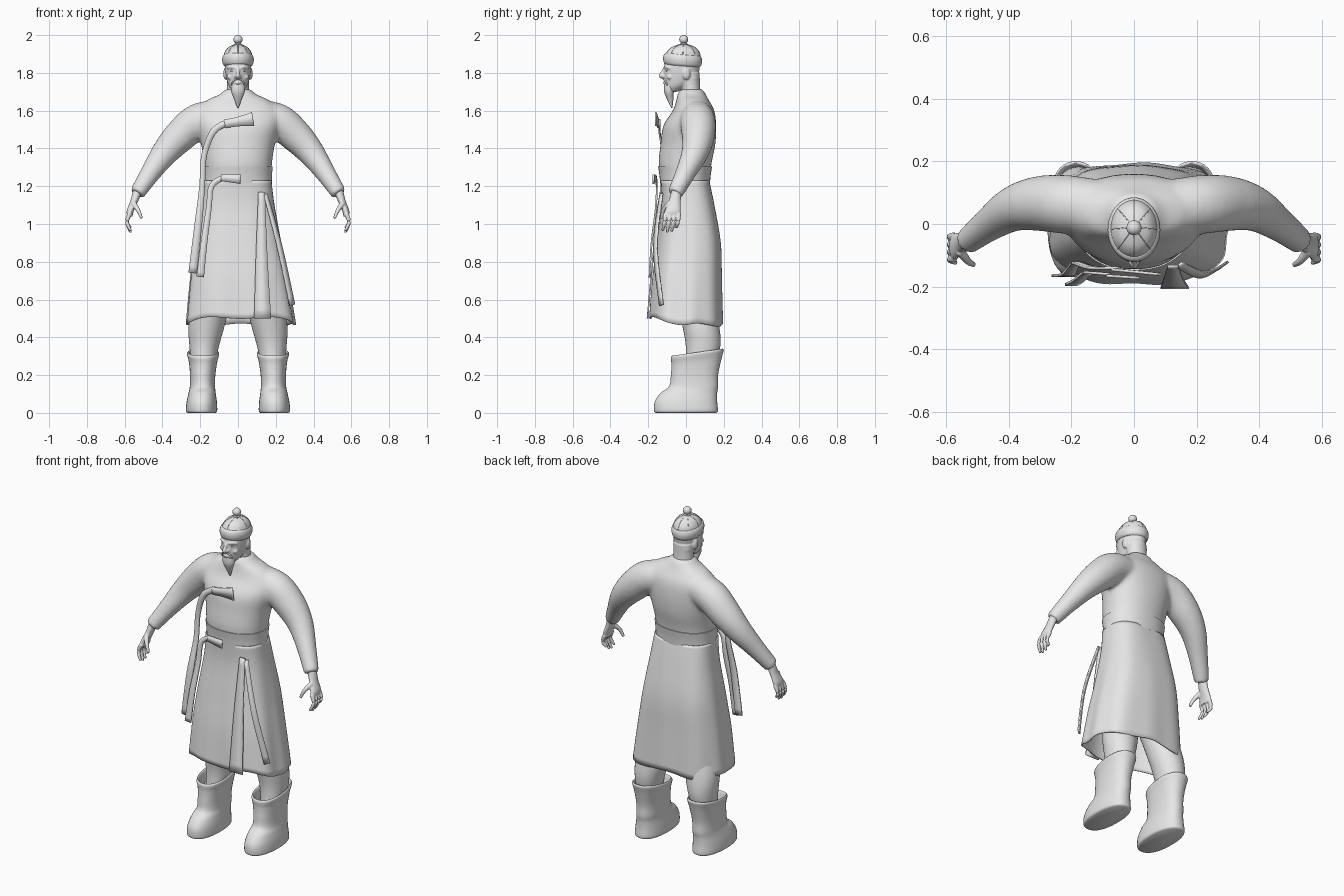
import bpy, bmesh
from math import sin, cos, pi, radians
from mathutils import Vector, Matrix

if "Cube" in bpy.data.objects:
    bpy.data.objects.remove(bpy.data.objects["Cube"])

grey = bpy.data.materials.new("light grey")
grey.use_nodes = True
grey.diffuse_color = (0.8, 0.8, 0.8, 1)
grey.node_tree.nodes["Principled BSDF"].inputs["Base Color"].default_value = grey.diffuse_color


def smooth(keys, steps=5):
    """Smooth curve through tuples of any length."""
    k = [Vector(p) for p in keys]
    out = []
    for i in range(len(k) - 1):
        a, b, c, d = k[max(i - 1, 0)], k[i], k[i + 1], k[min(i + 2, len(k) - 1)]
        for j in range(steps):
            t = j / steps
            out.append((b * 2 + (c - a) * t + (a * 2 - b * 5 + c * 4 - d) * t * t
                        + (b * 3 - a - c * 3 + d) * t ** 3) * 0.5)
    return out + [k[-1]]


def bridge(bm, rings, caps=True):
    loops = [[bm.verts.new(p) for p in r] for r in rings]
    n = len(loops[0])
    for a, b in zip(loops, loops[1:]):
        for i in range(n):
            bm.faces.new((a[i], a[(i + 1) % n], b[(i + 1) % n], b[i]))
    if caps:
        bm.faces.new(loops[0])
        bm.faces.new(loops[-1])


def loft(bm, keys, side=1, power=2, n=40, caps=True, warp=None):
    """Level rings; each key is x, y, z, half width, half depth."""
    rings = []
    for x, y, z, rx, ry in smooth(keys):
        ring = []
        for i in range(n):
            a = 2 * pi * i / n
            c, s = cos(a), sin(a)
            r = (abs(c) ** power + abs(s) ** power) ** (-1 / power)
            p = Vector((side * x + rx * r * c, y + ry * r * s, z))
            ring.append(warp(p, a) if warp else p)
        rings.append(ring)
    bridge(bm, rings, caps)


def tube(bm, keys, side=1, n=16):
    """Round tube; each key is x, y, z, radius."""
    pts = smooth(keys)
    rings = []
    for i, p in enumerate(pts):
        d = (pts[min(i + 1, len(pts) - 1)] - pts[max(i - 1, 0)]).to_3d()
        q = Vector((0, 0, 1)).rotation_difference(d)
        rings.append([])
        for j in range(n):
            a = 2 * pi * j / n
            v = p.to_3d() + q @ Vector((cos(a), sin(a), 0)) * p[3]
            rings[-1].append(Vector((side * v.x, v.y, v.z)))
    bridge(bm, rings)


def band(bm, keys, out=(0, -1, 0)):
    """Flat cloth strip; each key is x, y, z, width."""
    pts = smooth(keys)
    last = None
    for i, p in enumerate(pts):
        d = (pts[min(i + 1, len(pts) - 1)] - pts[max(i - 1, 0)]).to_3d()
        w = d.cross(Vector(out)).normalized() * p[3] / 2
        pair = [bm.verts.new(p.to_3d() + w), bm.verts.new(p.to_3d() - w)]
        if last:
            bm.faces.new((last[0], last[1], pair[1], pair[0]))
        last = pair


def ball(bm, x, y, z, rx, ry, rz):
    m = Matrix.Translation((x, y, z)) @ Matrix.Diagonal((rx, ry, rz, 1))
    bmesh.ops.create_uvsphere(bm, u_segments=20, v_segments=12, radius=1, matrix=m)


def finish(bm, name, voxel=0, soften=3, thick=0):
    bmesh.ops.recalc_face_normals(bm, faces=bm.faces)
    for f in bm.faces:
        f.smooth = True
    me = bpy.data.meshes.new(name)
    bm.to_mesh(me)
    bm.free()
    me.set_sharp_from_angle(angle=radians(45))
    me.materials.append(grey)
    ob = bpy.data.objects.new(name, me)
    bpy.context.collection.objects.link(ob)
    if voxel:
        m = ob.modifiers.new("merge", "REMESH")
        m.mode, m.voxel_size, m.use_smooth_shade = "VOXEL", voxel, True
        m = ob.modifiers.new("soften", "SMOOTH")
        m.iterations = soften
    if thick:
        m = ob.modifiers.new("cloth", "SOLIDIFY")
        m.thickness, m.offset = thick, 0


# Jacket: body and sleeves merged
bm = bmesh.new()
loft(bm, [(0, -.005, 1.22, .176, .128), (0, -.005, 1.32, .18, .14), (0, .01, 1.42, .195, .145),
          (0, .02, 1.52, .22, .14), (0, .04, 1.6, .225, .11), (0, .035, 1.655, .165, .086),
          (0, .03, 1.685, .1, .075), (0, .03, 1.715, .066, .06)], power=2.2)
for s in (1, -1):
    tube(bm, [(.08, .05, 1.575, .085), (.21, .062, 1.545, .094), (.305, .065, 1.467, .088),
              (.385, .048, 1.38, .073), (.46, .0, 1.275, .055), (.535, -.058, 1.16, .042)], s, 24)
finish(bm, "jacket", .011, 10)

bm = bmesh.new()
loft(bm, [(0, -.005, 1.215, .179, .132), (0, -.005, 1.26, .18, .136), (0, -.005, 1.305, .184, .143)],
     power=2.2, n=48)
finish(bm, "waistband")


# Skirt: flared, boxy at the hem, gently pleated, front hem a little higher
def pleat(p, a):
    t = max(0, (1.2 - p.z) / .73)
    k = 1 + .018 * t * sin(9 * a + .6)
    return Vector((p.x * k, p.y * k, p.z + .04 * t ** 4 * max(0, -sin(a)) + .008 * t ** 4 * sin(5 * a)))


bm = bmesh.new()
loft(bm, [(0, -.005, 1.23, .174, .125), (0, .01, 1.1, .19, .137), (0, .015, .9, .225, .165),
          (.006, .005, .7, .256, .18), (.015, 0, .465, .285, .19)],
     power=2.8, n=90, caps=False, warp=pleat)
finish(bm, "skirt", thick=.006)

bm = bmesh.new()
band(bm, [(.125, -.135, 1.17, .035), (.125, -.172, .85, .06), (.13, -.204, .5, .09)])
finish(bm, "front_pleat", thick=.008)

bm = bmesh.new()
band(bm, [(.145, -.13, 1.16, .025), (.22, -.162, .88, .032), (.287, -.13, .57, .035)], (.6, -.8, 0))
finish(bm, "side_strap", thick=.008)

# Tied ribbons on the chest and waist
bm = bmesh.new()
band(bm, [(-.07, -.145, 1.53, .045), (0, -.152, 1.542, .05), (.08, -.16, 1.555, .075)])
band(bm, [(-.05, -.14, 1.54, .035), (-.13, -.14, 1.49, .035), (-.18, -.125, 1.36, .03),
          (-.19, -.13, 1.2, .03), (-.21, -.16, 1, .04), (-.24, -.165, .74, .045)])
finish(bm, "chest_ribbon", thick=.009)
bm = bmesh.new()
band(bm, [(-.09, -.165, 1.245, .035), (.015, -.172, 1.237, .05)])
band(bm, [(-.08, -.16, 1.245, .03), (-.14, -.155, 1.2, .03), (-.155, -.16, 1.08, .03),
          (-.18, -.182, .9, .035), (-.2, -.193, .72, .04)])
finish(bm, "waist_ribbon", thick=.009)


# Legs, boots and hands
def rim(p, a):
    t = min(1, max(0, (p.z - .2) / .1))
    return p + Vector((0, 0, .14 * t * (p.y - .06)))


for s, name in ((1, "left"), (-1, "right")):
    bm = bmesh.new()
    loft(bm, [(.12, .03, .68, .1, .1), (.163, .075, .48, .097, .098),
              (.18, .09, .34, .076, .09), (.185, .06, .2, .055, .07)], s)
    finish(bm, name + "_leg")

    bm = bmesh.new()
    loft(bm, [(.192, 0, 0, .074, .16), (.193, 0, .012, .083, .169), (.192, 0, .06, .08, .165),
              (.19, .015, .105, .072, .15), (.188, .04, .14, .067, .13),
              (.187, .045, .2, .067, .125), (.185, .055, .27, .075, .132),
              (.185, .06, .312, .085, .14), (.185, .06, .316, .074, .128),
              (.185, .06, .25, .062, .115)], s, power=2.3, warp=rim)
    finish(bm, name + "_boot")

    bm = bmesh.new()
    loft(bm, [(.53, -.05, 1.18, .026, .026), (.55, -.06, 1.12, .021, .032),
              (.57, -.07, 1.07, .019, .042), (.573, -.075, 1.04, .014, .042)], s)
    for i in range(4):
        y = -.11 + .024 * i
        reach = (.965, .955, .96, .98)[i]
        tube(bm, [(.573, y, 1.055, .012), (.588, y - .004, 1.01, .011), (.568, y - .014, reach, .007)], s, 10)
    tube(bm, [(.555, -.085, 1.11, .016), (.53, -.118, 1.075, .012), (.51, -.13, 1.03, .008)], s, 10)
    finish(bm, name + "_hand", .004, 2)

# Head with neck, hair, nose, brows, ears and lips merged
bm = bmesh.new()
loft(bm, [(0, -.075, 1.7, .025, .03), (0, -.05, 1.73, .048, .062), (0, -.032, 1.77, .061, .084),
          (0, -.022, 1.82, .069, .094), (0, -.02, 1.87, .069, .088), (0, -.02, 1.91, .05, .068)])
loft(bm, [(0, .03, 1.65, .064, .058), (0, .025, 1.72, .058, .05), (0, .015, 1.8, .06, .058)])
ball(bm, 0, .03, 1.77, .058, .043, .045)
tube(bm, [(0, -.108, 1.83, .009), (0, -.124, 1.805, .009), (0, -.133, 1.784, .011), (0, -.115, 1.774, .008)])
ball(bm, 0, -.113, 1.748, .018, .009, .007)
for s in (1, -1):
    ball(bm, s * .066, .002, 1.795, .012, .02, .032)
    ball(bm, s * .012, -.12, 1.783, .008, .01, .007)
    ball(bm, s * .04, -.086, 1.778, .018, .016, .014)
    tube(bm, [(.012, -.113, 1.825, .006), (.035, -.105, 1.831, .006), (.056, -.083, 1.824, .005)], s, 10)
finish(bm, "head", .005, 3)

bm = bmesh.new()
for s in (1, -1):
    ball(bm, s * .029, -.101, 1.812, .012, .007, .006)
finish(bm, "eyes")

bm = bmesh.new()
loft(bm, [(0, -.086, 1.738, .038, .03), (0, -.09, 1.7, .036, .026),
          (0, -.084, 1.66, .021, .017), (0, -.075, 1.615, .003, .003)], n=24)
for s in (1, -1):
    tube(bm, [(.002, -.12, 1.768, .004), (.022, -.113, 1.762, .005), (.036, -.1, 1.735, .004)], s, 10)
finish(bm, "beard")

# Cap with rolled brim, seams and knob
dome = [(0, -.018, 1.87, .077, .096), (0, -.016, 1.905, .071, .088), (0, -.014, 1.935, .05, .062),
        (0, -.012, 1.953, .012, .014)]
bm = bmesh.new()
loft(bm, dome)
for i in range(8):
    a = pi * i / 4
    tube(bm, [(rx * cos(a), y + ry * sin(a), z, .0015) for x, y, z, rx, ry in dome], n=8)
finish(bm, "cap")

bm = bmesh.new()
loft(bm, [(0, -.018, 1.835, .072, .09), (0, -.018, 1.846, .08, .099), (0, -.018, 1.868, .084, .103),
          (0, -.018, 1.888, .08, .099), (0, -.018, 1.897, .071, .089)],
     warp=lambda p, a: p - Vector((0, 0, .07 * p.y)))
finish(bm, "cap_brim")

bm = bmesh.new()
ball(bm, 0, -.012, 1.953, .02, .02, .007)
ball(bm, 0, -.012, 1.977, .024, .024, .023)
finish(bm, "cap_knob")
